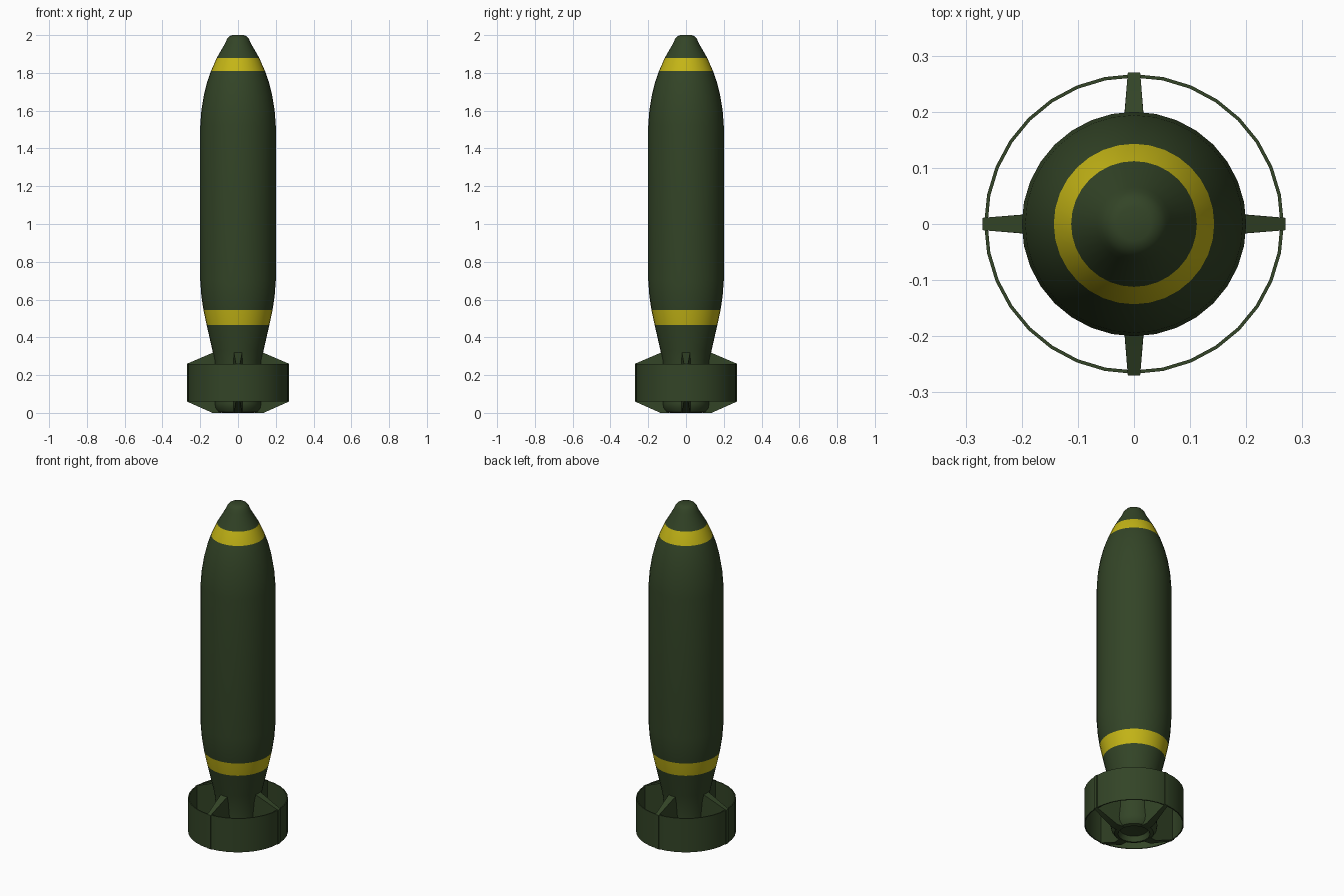
import bpy, bmesh, math
from mathutils import Matrix, Vector

if "Cube" in bpy.data.objects:
    bpy.data.objects.remove(bpy.data.objects["Cube"])

SIDES = 32


def material(name, rgb):
    m = bpy.data.materials.new(name)
    m.diffuse_color = (*rgb, 1)
    m.use_nodes = True
    m.node_tree.nodes["Principled BSDF"].inputs["Base Color"].default_value = m.diffuse_color
    return m


green = material("olive_green", (0.033, 0.058, 0.02))
yellow = material("band_yellow", (0.55, 0.46, 0.008))


def finish(bm, name, mats, angle=35):
    bmesh.ops.recalc_face_normals(bm, faces=bm.faces)
    me = bpy.data.meshes.new(name)
    bm.to_mesh(me)
    bm.free()
    ob = bpy.data.objects.new(name, me)
    bpy.context.collection.objects.link(ob)
    for m in mats:
        me.materials.append(m)
    bpy.ops.object.select_all(action='DESELECT')
    ob.select_set(True)
    bpy.context.view_layer.objects.active = ob
    bpy.ops.object.shade_smooth_by_angle(angle=math.radians(angle))
    return ob


def lathe(name, profile, mats, closed=False, bands=()):
    """Revolve (radius, z) points about z; faces inside a band get slot 1."""
    bm = bmesh.new()
    rings = []
    for r, z in profile:
        if r == 0:
            rings.append([bm.verts.new((0, 0, z))] * SIDES)
        else:
            rings.append([bm.verts.new((r * math.cos(2 * math.pi * i / SIDES),
                                        r * math.sin(2 * math.pi * i / SIDES), z))
                          for i in range(SIDES)])
    pairs = list(zip(rings, rings[1:])) + ([(rings[-1], rings[0])] if closed else [])
    for a, b in pairs:
        for i in range(SIDES):
            j = (i + 1) % SIDES
            corners = list(dict.fromkeys((a[i], a[j], b[j], b[i])))
            f = bm.faces.new(corners)
            z = sum(v.co.z for v in corners) / len(corners)
            f.material_index = int(any(lo < z < hi for lo, hi in bands))
    return finish(bm, name, mats)


# Bomb casing: recessed tail, tapered neck, straight body, rounded nose
lathe("casing", [
    (0, 0.035), (0.075, 0.03), (0.085, 0.0), (0.105, 0.005), (0.12, 0.025), (0.125, 0.05),
    (0.117, 0.12), (0.117, 0.2), (0.125, 0.28), (0.135, 0.33), (0.166, 0.465), (0.183, 0.545),
    (0.194, 0.62), (0.2, 0.7), (0.2, 1.52), (0.194, 1.6), (0.181, 1.68), (0.164, 1.75),
    (0.143, 1.81), (0.112, 1.88), (0.066, 1.96), (0.058, 1.98), (0.045, 1.994),
    (0.03, 2.0), (0, 2.0)],
    [green, yellow], bands=[(0.465, 0.545), (1.81, 1.88)])

# Shroud ring around the fins
lathe("tail_ring", [(0.267, 0.06), (0.267, 0.26), (0.261, 0.26), (0.261, 0.06)],
      [green], closed=True)

# Four tapered fins: (radius, z, half thickness)
outline = [(0.09, 0.0, 0.026), (0.135, 0.0, 0.022), (0.27, 0.06, 0.011),
           (0.27, 0.26, 0.011), (0.13, 0.32, 0.022), (0.09, 0.34, 0.026)]
bm = bmesh.new()
for k in range(4):
    rot = Matrix.Rotation(k * math.pi / 2, 3, 'Z')
    left = [bm.verts.new(rot @ Vector((r, -t, z))) for r, z, t in outline]
    right = [bm.verts.new(rot @ Vector((r, t, z))) for r, z, t in outline]
    bm.faces.new(left)
    bm.faces.new(right[::-1])
    n = len(outline)
    for i in range(n):
        j = (i + 1) % n
        bm.faces.new((left[i], left[j], right[j], right[i]))
finish(bm, "tail_fins", [green], 30)
